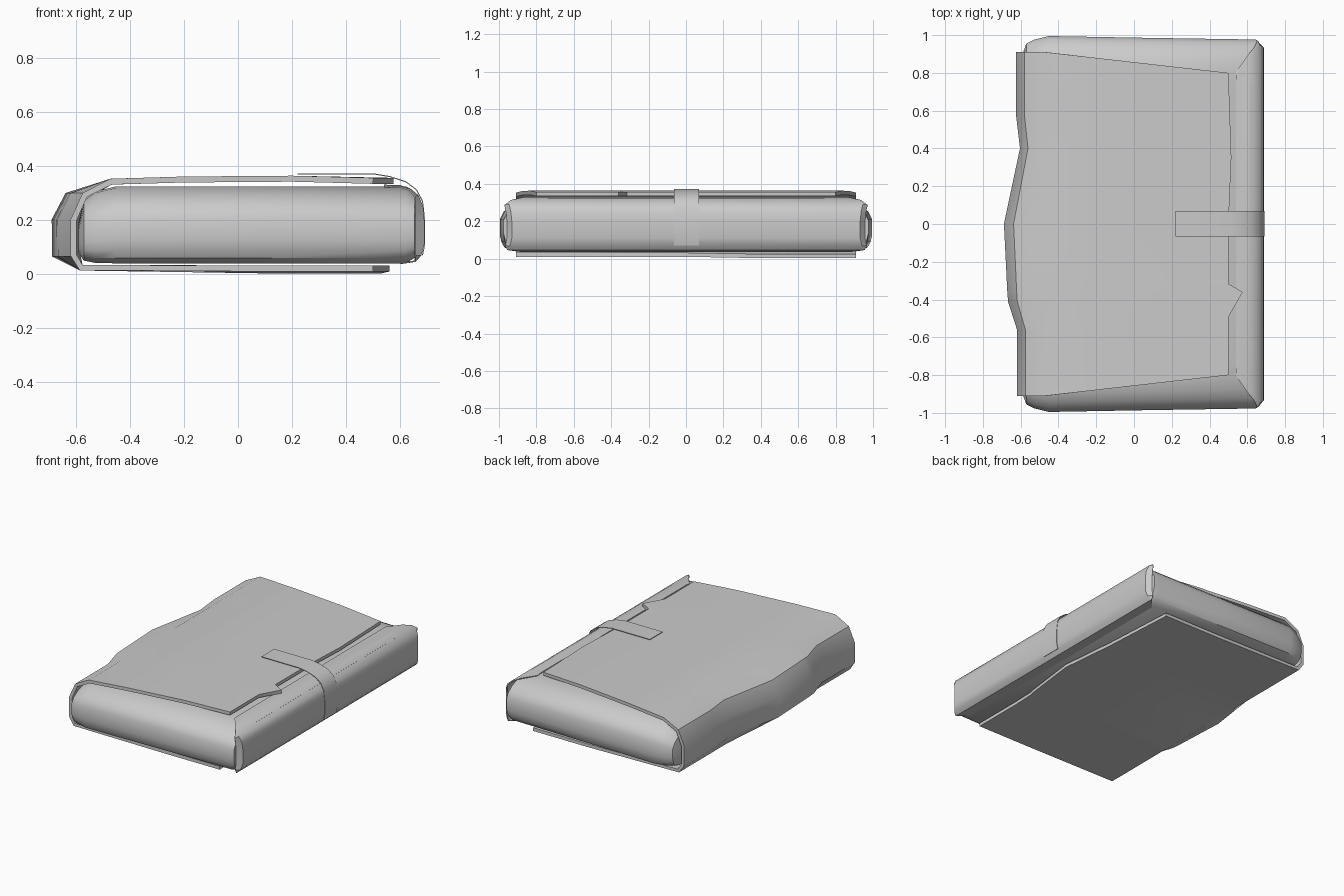
import bpy, bmesh

if "Cube" in bpy.data.objects:
    bpy.data.objects.remove(bpy.data.objects["Cube"])


def grid_object(name, rows, closed=False, thickness=0.0, angle=35):
    """Skin a list of equal-length point rows; closed rows get end caps."""
    bm = bmesh.new()
    vs = [[bm.verts.new(p) for p in row] for row in rows]
    n = len(rows[0])
    for a, b in zip(vs, vs[1:]):
        for i in range(n if closed else n - 1):
            j = (i + 1) % n
            bm.faces.new((a[i], a[j], b[j], b[i]))
    if closed:
        bm.faces.new(vs[0])
        bm.faces.new(vs[-1])
    bmesh.ops.recalc_face_normals(bm, faces=bm.faces)
    me = bpy.data.meshes.new(name)
    bm.to_mesh(me)
    bm.free()
    ob = bpy.data.objects.new(name, me)
    bpy.context.collection.objects.link(ob)
    bpy.ops.object.select_all(action='DESELECT')
    ob.select_set(True)
    bpy.context.view_layer.objects.active = ob
    if thickness:
        mod = ob.modifiers.new("thickness", 'SOLIDIFY')
        mod.thickness = thickness
        mod.offset = 0
        bpy.ops.object.modifier_apply(modifier=mod.name)
    bpy.ops.object.shade_smooth_by_angle(angle=angle * 3.14159 / 180)
    return ob


# Body with rounded ends: fractions of (half width inset, height)
half = [(0.24, 1.0), (0.16, 0.98), (0.10, 0.93), (0.055, 0.85), (0.02, 0.74),
        (0.0, 0.6), (0.0, 0.3), (0.008, 0.17), (0.025, 0.07), (0.07, 0.0)]
sections = [(-0.59, 0.90, 0.08, 0.19), (-0.57, 0.955, 0.05, 0.275),
            (-0.53, 0.975, 0.042, 0.305), (-0.45, 0.995, 0.04, 0.325),
            (0.1, 0.985, 0.04, 0.325), (0.62, 0.977, 0.04, 0.325),
            (0.652, 0.975, 0.06, 0.305)]
rows = []
for x, w, lo, hi in sections:
    right = [(x, w - d, lo + h * (hi - lo)) for d, h in half]
    rows.append(right + [(x, -y, z) for _, y, z in reversed(right)])
grid_object("inner_body", rows, closed=True)

# Fore-edge flap with mitred corners: x, z, end y
flap = [(0.54, 0.328, 0.78), (0.60, 0.326, 0.865), (0.635, 0.315, 0.91),
        (0.665, 0.29, 0.945), (0.682, 0.25, 0.935), (0.686, 0.2, 0.93),
        (0.686, 0.11, 0.93), (0.675, 0.07, 0.94), (0.655, 0.048, 0.93),
        (0.60, 0.04, 0.865)]
inner = [(x, y, z) for x, z, y in flap]
outer = [(min(x, 0.654), y + 0.025, z - 0.004 if z > 0.2 else z) for x, y, z in inner]
rows = [[(x, s * y, z) for x, y, z in r]
        for s, r in ((-1, outer), (-1, inner), (1, inner), (1, outer))]
grid_object("fore_edge_flap", rows, thickness=0.006)

# Wrapped cover: y, spine x, top edge x, bottom edge x
cover = [(-0.91, -0.62, 0.50, 0.50), (-0.56, -0.62, 0.50, 0.50),
         (-0.41, -0.668, 0.575, 0.505), (-0.36, -0.672, 0.50, 0.515),
         (0.0, -0.69, 0.50, 0.56), (0.4, -0.605, 0.515, 0.53),
         (0.57, -0.625, 0.51, 0.52), (0.91, -0.625, 0.50, 0.50)]
rows = []
for y, spine, top, bottom in cover:
    d = spine + 0.69
    drop = 0.007 if y > 0.3 else 0.0

    def taper(x):
        return y * (1 - 0.121 * max(0, (x + 0.47) / 0.97))
    rows.append([(top, taper(0.5), 0.345), (0.2, taper(0.2), 0.353),
                 (-0.2, taper(-0.2), 0.35), (-0.47, y, 0.342),
                 (-0.63 + d * 0.9, y, 0.292), (-0.678 + d, y, 0.2),
                 (-0.678 + d, y, 0.07), (-0.58, y, 0.024),
                 (0.1, y, 0.021 - drop), (bottom, y, 0.021 - drop)])
grid_object("wrapped_cover", rows, thickness=0.022, angle=30)

# Closing strap over the fore edge
strap = [(0.22, 0.371), (0.5, 0.371), (0.56, 0.361), (0.62, 0.342),
         (0.66, 0.312), (0.682, 0.27), (0.69, 0.2), (0.69, 0.11), (0.682, 0.07)]
grid_object("closing_strap", [[(x, y, z) for x, z in strap] for y in (-0.065, 0.07)],
            thickness=0.004)
